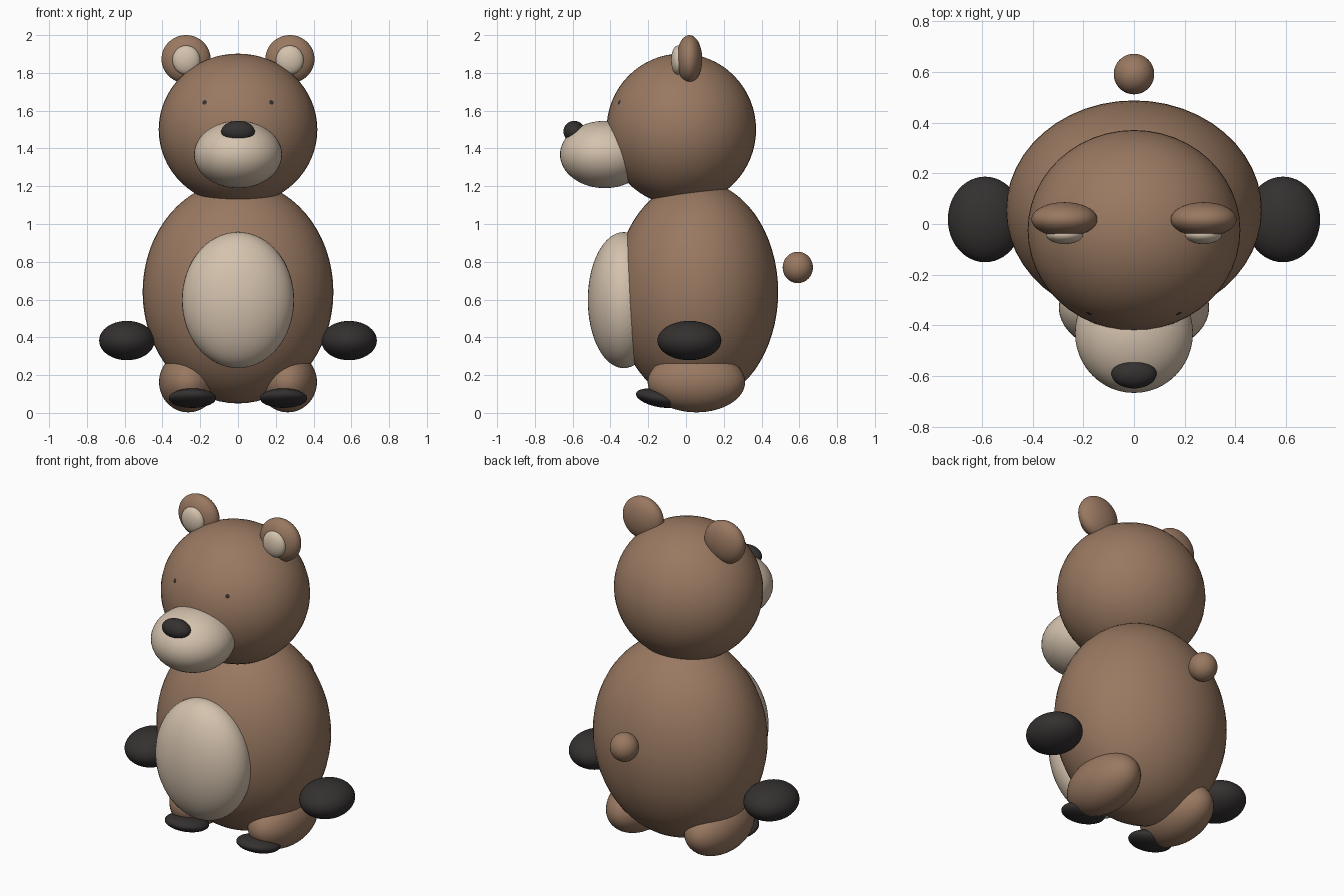
import bpy
from math import radians

if "Cube" in bpy.data.objects:
    bpy.data.objects.remove(bpy.data.objects["Cube"])


def material(name, rgb):
    m = bpy.data.materials.new(name)
    m.diffuse_color = (*rgb, 1)
    m.use_nodes = True
    m.node_tree.nodes["Principled BSDF"].inputs["Base Color"].default_value = m.diffuse_color
    return m


BROWN = material("brown_fur", (0.32, 0.19, 0.12))
CREAM = material("cream_fur", (0.66, 0.54, 0.42))
DARK = material("dark", (0.035, 0.03, 0.03))


def blob(name, mat, centre, radii, tilt=0):
    """Smooth ellipsoid, optionally tilted about x."""
    bpy.ops.mesh.primitive_uv_sphere_add(segments=48, ring_count=32, radius=1, location=centre)
    ob = bpy.context.object
    ob.name = name
    ob.scale = radii
    ob.rotation_euler.x = radians(tilt)
    ob.data.materials.append(mat)
    bpy.ops.object.shade_smooth()
    return ob


def pair(name, mat, centre, radii, tilt=0):
    """Mirrored pair of ellipsoids across x = 0."""
    for side, s in (("left", 1), ("right", -1)):
        blob(f"{name}_{side}", mat, (s * centre[0], *centre[1:]), radii, tilt)


# Torso
blob("body", BROWN, (0, 0.055, 0.64), (0.505, 0.433, 0.59))
blob("belly_patch", CREAM, (0, -0.33, 0.597), (0.297, 0.19, 0.36))
blob("tail", BROWN, (0, 0.592, 0.77), (0.08, 0.08, 0.083))

# Head
blob("head", BROWN, (0, -0.025, 1.5), (0.42, 0.396, 0.402))
blob("muzzle", CREAM, (0, -0.43, 1.368), (0.233, 0.237, 0.178))
blob("nose", DARK, (0, -0.592, 1.49), (0.089, 0.057, 0.056))
pair("eye", DARK, (0.160, -0.317, 1.629), (0.045, 0.045, 0.045))
pair("ear", BROWN, (0.275, 0.018, 1.873), (0.13, 0.068, 0.127))
pair("inner_ear", CREAM, (0.274, -0.042, 1.868), (0.073, 0.037, 0.077))

# Limbs
pair("hand", DARK, (0.588, 0.018, 0.383), (0.147, 0.169, 0.104))
pair("leg", BROWN, (0.263, 0.055, 0.163), (0.155, 0.258, 0.16))
pair("foot_paw", DARK, (0.241, -0.147, 0.078), (0.125, 0.12, 0.046), -12)
